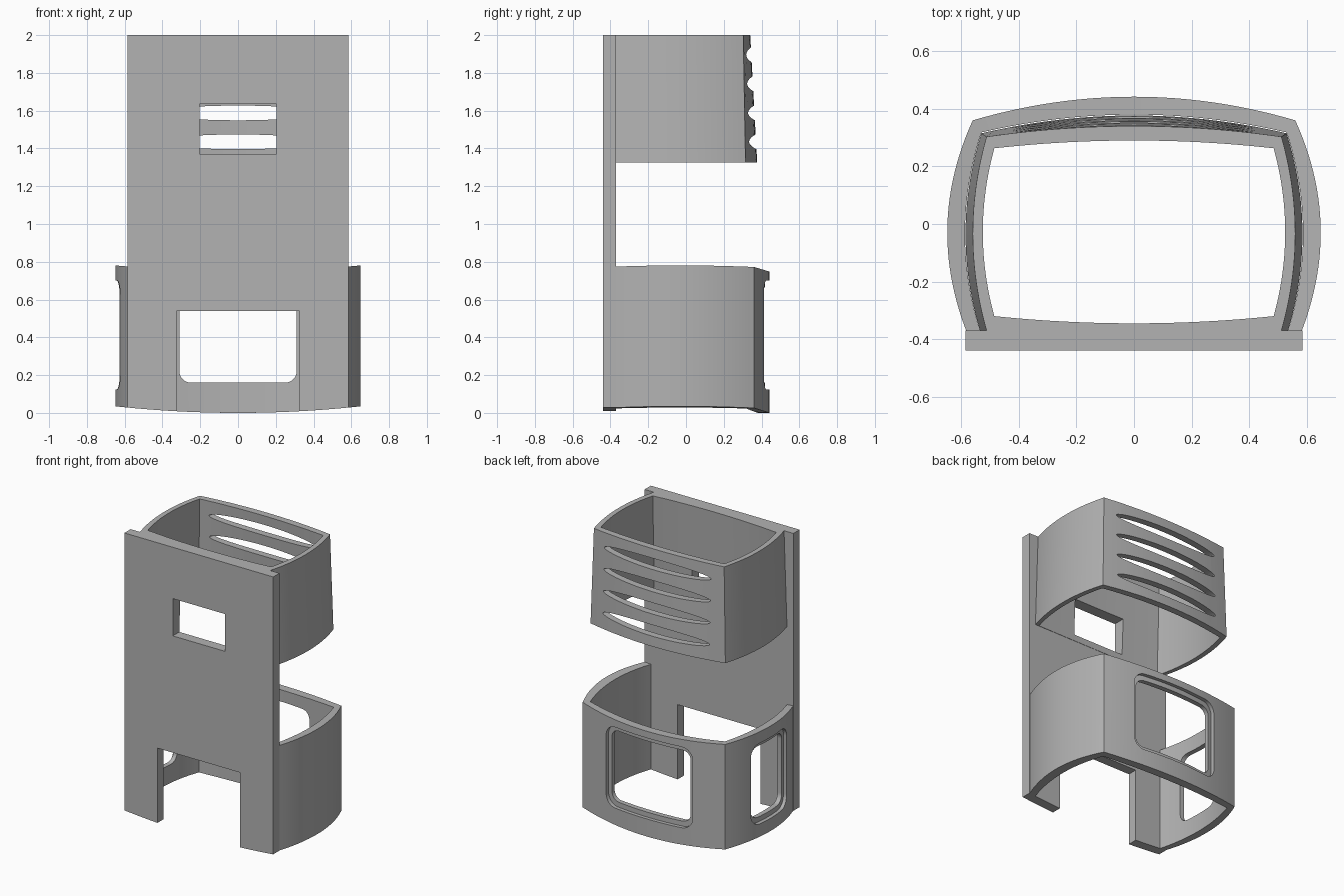
import bpy, bmesh, math

if "Cube" in bpy.data.objects:
    bpy.data.objects.remove(bpy.data.objects["Cube"])

grey = bpy.data.materials.new("matte grey")
grey.diffuse_color = (0.45, 0.45, 0.45, 1)
grey.use_nodes = True
grey.node_tree.nodes["Principled BSDF"].inputs["Base Color"].default_value = grey.diffuse_color
SEG = 24


def finish(name, bm):
    bmesh.ops.recalc_face_normals(bm, faces=bm.faces)
    me = bpy.data.meshes.new(name)
    bm.to_mesh(me)
    bm.free()
    ob = bpy.data.objects.new(name, me)
    bpy.context.collection.objects.link(ob)
    me.materials.append(grey)
    return ob


def arc(a, b, sag):
    """Bowed line from a to b, bulging to the right of travel by sag."""
    dx, dy = b[0] - a[0], b[1] - a[1]
    n = math.hypot(dx, dy)
    pts = []
    for i in range(SEG):
        t = i / SEG
        s = sag * 4 * t * (1 - t)
        pts.append((a[0] + dx * t + dy / n * s, a[1] + dy * t - dx / n * s))
    return pts


def outline(xf, yf, xs, xc, yc, yb, front=None):
    """Front corner, side middle, rear corner, rear middle, optional front middle."""
    sag = xs - (xf + xc) / 2
    p = arc((xf, yf), (xc, yc), sag)
    p += arc((xc, yc), (-xc, yc), yb - yc)
    p += arc((-xc, yc), (-xf, yf), sag)
    if front is None:
        return p + [(-xf, yf)]
    return p + arc((-xf, yf), (xf, yf), yf - front)


def band(name, ob, ot, it, ib, zb, zt, closed):
    """Wall lofted through outer bottom, outer top, inner top, inner bottom."""
    bm = bmesh.new()
    loops = [[bm.verts.new((x, y, f(x))) for x, y in pts]
             for pts, f in ((ob, zb), (ot, zt), (it, zt), (ib, zb))]
    n = len(ob)
    for k in range(4):
        A, B = loops[k], loops[(k + 1) % 4]
        for i in range(n if closed else n - 1):
            j = (i + 1) % n
            bm.faces.new((A[i], A[j], B[j], B[i]))
    if not closed:
        for i in (0, n - 1):
            bm.faces.new([l[i] for l in loops])
    return finish(name, bm)


def prism(name, pts, axis, lo, hi):
    """Extrude a (u, z) outline along x or y."""
    bm = bmesh.new()
    put = (lambda u, z: (lo, u, z)) if axis == 'x' else (lambda u, z: (u, lo, z))
    f = bm.faces.new([bm.verts.new(put(u, z)) for u, z in pts])
    r = bmesh.ops.extrude_face_region(bm, geom=[f])
    d = (hi - lo, 0, 0) if axis == 'x' else (0, hi - lo, 0)
    bmesh.ops.translate(bm, vec=d, verts=[v for v in r['geom'] if isinstance(v, bmesh.types.BMVert)])
    return finish(name, bm)


def rounded(u0, u1, z0, z1, r):
    pts = []
    for k, (u, z) in enumerate(((u1 - r, z1 - r), (u0 + r, z1 - r), (u0 + r, z0 + r), (u1 - r, z0 + r))):
        for i in range(9):
            a = math.pi / 2 * (k + i / 8)
            pts.append((u + r * math.cos(a), z + r * math.sin(a)))
    return pts


def boolean(ob, tool, op='DIFFERENCE', keep=False):
    m = ob.modifiers.new("cut", 'BOOLEAN')
    m.operation, m.object, m.solver = op, tool, 'EXACT'
    bpy.context.view_layer.objects.active = ob
    bpy.ops.object.modifier_apply(modifier=m.name)
    if not keep:
        bpy.data.objects.remove(tool)


def box(u0, u1, z0, z1):
    return [(u0, z0), (u1, z0), (u1, z1), (u0, z1)]


def low(x):
    return 0.035 * (x / 0.65) ** 2


def high(x):
    return 0.748 + 0.03 * (x / 0.62) ** 2


# Front plate with bottom notch and bowed lower edge
left = [(-0.585 + 0.26 * i / 8, low(-0.585 + 0.26 * i / 8)) for i in range(9)]
right = [(-x, z) for x, z in reversed(left)]
plate = prism("front_plate", left + [(-0.325, 0.54), (0.325, 0.54)] + right
              + [(0.585, 2), (-0.585, 2)], 'y', -0.44, -0.37)
boolean(plate, prism("window_cutter", box(-0.205, 0.205, 1.37, 1.635), 'y', -0.6, -0.2))

# Upper tapered sleeve
upper = band("upper_sleeve",
             outline(0.535, -0.37, 0.585, 0.53, 0.315, 0.377, -0.37),
             outline(0.512, -0.37, 0.56, 0.512, 0.303, 0.34, -0.37),
             outline(0.485, -0.32, 0.525, 0.485, 0.263, 0.29, -0.345),
             outline(0.507, -0.367, 0.55, 0.505, 0.278, 0.327, -0.368),
             lambda x: 1.325, lambda x: 2.0, True)
boolean(upper, prism("window_cutter", box(-0.205, 0.205, 1.37, 1.635), 'y', -0.6, -0.2))

# Four lens-shaped rear vents
for z in (1.435, 1.588, 1.742, 1.895):
    lens = [(0.42 * math.cos(a), z + 0.039 * math.sin(a))
            for a in (math.tau * i / 48 for i in range(48))]
    boolean(upper, prism("vent_cutter", lens, 'y', 0.1, 0.6))

# Lower sleeve, open at the front where it meets the plate
outer = outline(0.583, -0.37, 0.648, 0.56, 0.36, 0.442)
inner = outline(0.535, -0.37, 0.587, 0.53, 0.318, 0.38)
lower = band("lower_sleeve", outer, outer, inner, inner, low, high, False)

# Rear and left windows, each with a shallow outer rebate
for axis, u0, u1, lo, hi in (('y', -0.31, 0.31, 0.2, 0.7), ('x', -0.21, 0.135, -0.9, -0.4)):
    rebate = prism("rebate_cutter", rounded(u0 - 0.03, u1 + 0.03, 0.125, 0.7, 0.08), axis, lo, hi)
    far = outline(0.64, -0.37, 0.70, 0.62, 0.42, 0.50)
    near = outline(0.558, -0.37, 0.622, 0.535, 0.335, 0.417)
    skin = band("skin_cutter", far, far, near, near, lambda x: -0.2, lambda x: 1.0, False)
    boolean(rebate, skin, 'INTERSECT')
    boolean(lower, rebate)
    boolean(lower, prism("opening_cutter", rounded(u0, u1, 0.16, 0.665, 0.06), axis, lo, hi))

# Smooth curved walls, crisp edges
for ob in (plate, upper, lower):
    bpy.ops.object.select_all(action='DESELECT')
    ob.select_set(True)
    bpy.context.view_layer.objects.active = ob
    bpy.ops.object.shade_smooth_by_angle(angle=math.radians(25))
